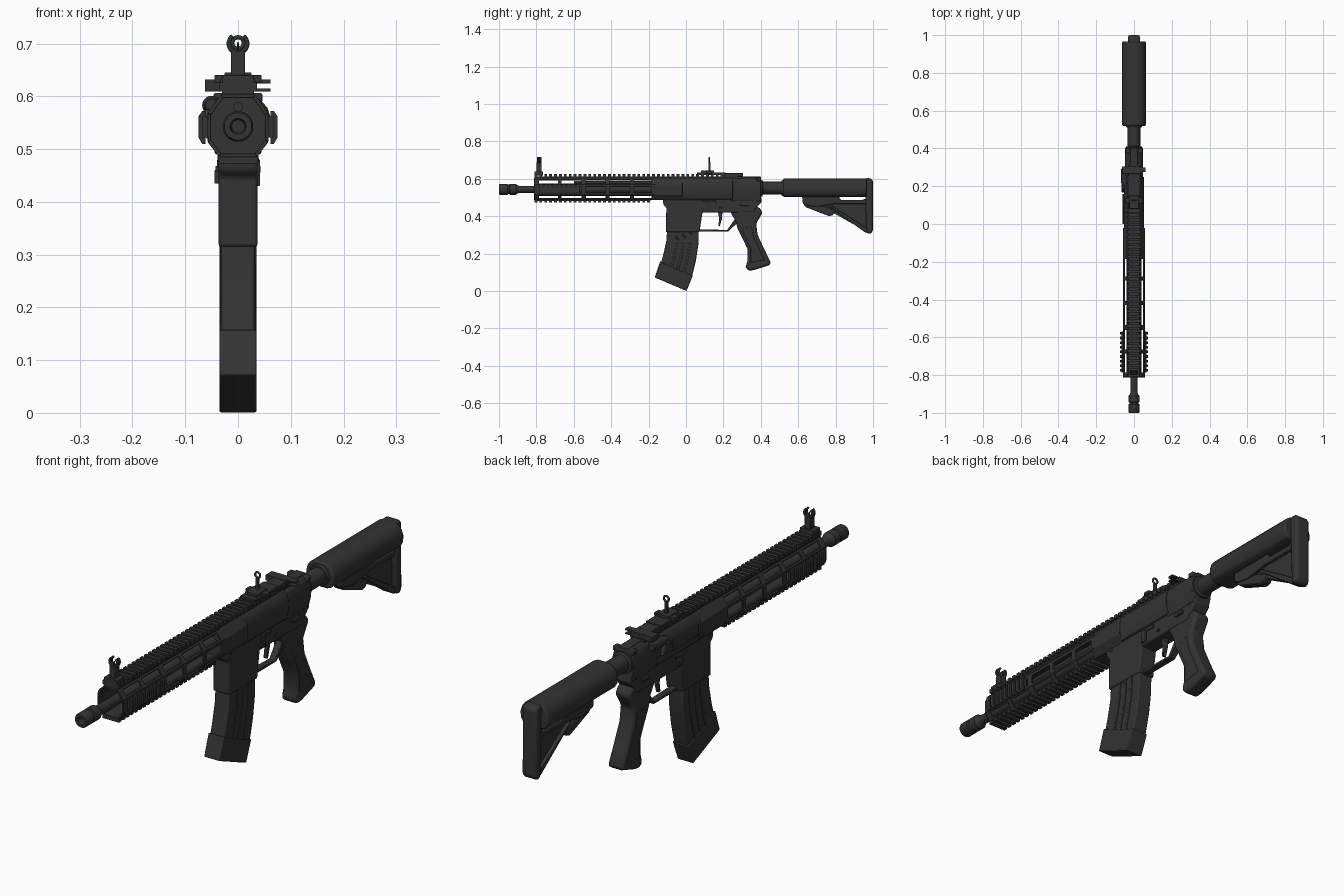
import bpy, bmesh, math
from mathutils import Matrix, Vector

mat = bpy.data.materials.new("charcoal_black")
mat.diffuse_color = (0.033, 0.033, 0.033, 1)


def finish(bm, name, bevel=0.0, smooth=True):
    bmesh.ops.recalc_face_normals(bm, faces=bm.faces)
    me = bpy.data.meshes.new(name)
    bm.to_mesh(me)
    bm.free()
    me.materials.append(mat)
    ob = bpy.data.objects.new(name, me)
    bpy.context.collection.objects.link(ob)
    if bevel:
        m = ob.modifiers.new("bevel", 'BEVEL')
        m.width, m.segments, m.limit_method = bevel, 2, 'ANGLE'
    if smooth:
        bpy.ops.object.select_all(action='DESELECT')
        bpy.context.view_layer.objects.active = ob
        ob.select_set(True)
        bpy.ops.object.shade_smooth_by_angle(angle=math.radians(35))
    return ob


def add_prism(bm, pts, vec):
    """Close a ring of 3D points and extrude it by vec."""
    a = [bm.verts.new(p) for p in pts]
    b = [bm.verts.new(Vector(p) + Vector(vec)) for p in pts]
    n = len(pts)
    bm.faces.new(a)
    bm.faces.new(b[::-1])
    for i in range(n):
        bm.faces.new((a[i], b[i], b[(i + 1) % n], a[(i + 1) % n]))


def add_box(bm, x0, x1, y0, y1, z0, z1):
    add_prism(bm, [(x0, y0, z0), (x1, y0, z0), (x1, y1, z0), (x0, y1, z0)], (0, 0, z1 - z0))


def boxes(name, items, bevel=0.0):
    bm = bmesh.new()
    for i in items:
        add_box(bm, *i)
    return finish(bm, name, bevel)


def side(name, pts, x0, x1, bevel=0.004):
    """Side profile (y, z) extruded across x."""
    bm = bmesh.new()
    add_prism(bm, [(x0, y, z) for y, z in pts], (x1 - x0, 0, 0))
    return finish(bm, name, bevel)


def section(name, half, y0, y1, bevel=0.003):
    """Half cross-section (x, z), mirrored and extruded along y."""
    ring = half + [(-x, z) for x, z in half[::-1]]
    bm = bmesh.new()
    add_prism(bm, [(x, y0, z) for x, z in ring], (0, y1 - y0, 0))
    return finish(bm, name, bevel)


def lathe(name, prof, x=0.0, z=0.543, n=28):
    """Profile (y, radius) spun around a y axis."""
    bm = bmesh.new()
    rings = []
    for y, r in prof:
        rings.append([bm.verts.new((x + r * math.cos(2 * math.pi * i / n), y,
                                    z + r * math.sin(2 * math.pi * i / n))) for i in range(n)])
    for a, b in zip(rings, rings[1:]):
        for i in range(n):
            bm.faces.new((a[i], a[(i + 1) % n], b[(i + 1) % n], b[i]))
    bm.faces.new(rings[0])
    bm.faces.new(rings[-1])
    return finish(bm, name)


def torus(name, y, z, R, r, a0=0.0, a1=360.0, n=20):
    """Ring or arc facing the y axis."""
    cu = bpy.data.curves.new(name, 'CURVE')
    cu.dimensions, cu.bevel_depth, cu.bevel_resolution = '3D', r, 2
    cu.use_fill_caps = True
    sp = cu.splines.new('POLY')
    full = a1 - a0 >= 360
    sp.points.add(n - 1)
    for i in range(n):
        t = math.radians(a0 + (a1 - a0) * i / (n if full else n - 1))
        sp.points[i].co = (R * math.cos(t), y, z + R * math.sin(t), 1)
    sp.use_cyclic_u = full
    cu.materials.append(mat)
    bpy.context.collection.objects.link(bpy.data.objects.new(name, cu))


# barrel and muzzle
lathe("barrel", [(-0.92, 0.019), (-0.1, 0.022)])
lathe("muzzle_device", [(-0.93, 0.012), (-1.0, 0.015), (-1.0, 0.026), (-0.995, 0.029), (-0.955, 0.029),
                        (-0.952, 0.025), (-0.945, 0.025), (-0.942, 0.029), (-0.91, 0.029),
                        (-0.90, 0.021), (-0.89, 0.019)])
lathe("gas_tube", [(-0.6, 0.009), (-0.1, 0.009)], z=0.58, n=12)

# handguard: octagonal cage with ribs and open diagonal slots
half = [(0.032, 0.604), (0.058, 0.568), (0.058, 0.514), (0.036, 0.485)]
octo = half + [(-x, z) for x, z in half[::-1]]
bm = bmesh.new()


def strip(i, t0, t1, y0, y1):
    a, b = Vector(octo[i]), Vector(octo[(i + 1) % 8])
    c = Vector((0, 0.543))
    p, q = a.lerp(b, t0), a.lerp(b, t1)
    ring = [p, q, c + (q - c) * 0.88, c + (p - c) * 0.88]
    add_prism(bm, [(v.x, y0, v.y) for v in ring], (0, y1 - y0, 0))


ribs = [(-0.812, -0.785), (-0.685, -0.665), (-0.56, -0.535), (-0.43, -0.408), (-0.30, -0.278), (-0.185, -0.16)]
for i in range(8):
    for y0, y1 in ribs:
        strip(i, 0, 1, y0, y1)
    if i in (3, 7):
        strip(i, 0, 1, -0.81, -0.16)
    else:
        strip(i, 0, 0.2, -0.81, -0.16)
        strip(i, 0.8, 1, -0.81, -0.16)
finish(bm, "handguard", 0.0015)

# accessory rails: a base strip with teeth
step = 0.0262
boxes("top_rail", [(-0.03, 0.03, -0.81, 0.31, 0.598, 0.613)] +
      [(-0.036, 0.036, -0.81 + step * i, -0.795 + step * i, 0.609, 0.626) for i in range(43)])
boxes("bottom_rail", [(-0.03, 0.03, -0.81, -0.19, 0.482, 0.49)] +
      [(-0.037, 0.037, -0.81 + step * i, -0.795 + step * i, 0.473, 0.486) for i in range(24)])
for s, n in ((1, "left"), (-1, "right")):
    bm = bmesh.new()
    add_box(bm, *sorted((s * 0.055, s * 0.067)), -0.785, -0.57, 0.522, 0.562)
    for i in range(9):
        y = -0.782 + i * 0.0245
        pts = [(0.062, 0.51), (0.068, 0.51), (0.075, 0.522), (0.075, 0.562), (0.068, 0.572), (0.062, 0.572)]
        add_prism(bm, [(s * x, y, z) for x, z in pts], (0, 0.014, 0))
    finish(bm, n + "_side_rail")

# upper receiver
section("receiver_sleeve", half, -0.165, -0.02)
section("upper_receiver", [(0.03, 0.604), (0.044, 0.59), (0.053, 0.562), (0.053, 0.525), (0.043, 0.49)], -0.03, 0.25)
section("receiver_rear", [(0.025, 0.606), (0.04, 0.592), (0.048, 0.56), (0.046, 0.52), (0.036, 0.48)], 0.24, 0.4)
boxes("ejection_port_cover", [(-0.057, -0.05, 0.0, 0.16, 0.525, 0.565), (-0.06, -0.05, 0.0, 0.16, 0.52, 0.527)], 0.002)
side("case_deflector", [(0.165, 0.53), (0.19, 0.575), (0.225, 0.575), (0.24, 0.53)], -0.066, -0.04)
lathe("forward_assist", [(0.2, 0.012), (0.22, 0.018), (0.29, 0.018), (0.295, 0.014)], x=-0.05, z=0.583, n=20)

# lower receiver, magazine well, controls
side("lower_receiver", [(-0.11, 0.5), (0.4, 0.51), (0.405, 0.475), (0.385, 0.455), (0.36, 0.42), (0.08, 0.42),
                        (-0.105, 0.44)], -0.035, 0.035)
side("magazine_well", [(-0.125, 0.49), (-0.12, 0.46), (-0.105, 0.445), (-0.108, 0.315), (0.072, 0.315),
                       (0.088, 0.42), (0.1, 0.49)], -0.037, 0.037, 0.005)
boxes("receiver_controls", [(0.034, 0.042, 0.09, 0.115, 0.43, 0.48), (0.034, 0.04, 0.09, 0.16, 0.47, 0.483),
                            (0.034, 0.043, 0.29, 0.335, 0.455, 0.468), (-0.043, -0.034, 0.29, 0.335, 0.455, 0.468),
                            (-0.045, -0.034, 0.08, 0.11, 0.435, 0.46), (-0.04, -0.034, 0.05, 0.12, 0.465, 0.48),
                            (-0.039, 0.039, 0.36, 0.375, 0.48, 0.495), (-0.039, 0.039, -0.1, -0.085, 0.475, 0.49),
                            (0.034, 0.039, 0.18, 0.192, 0.44, 0.452)], 0.002)
side("trigger", [(0.17, 0.425), (0.195, 0.425), (0.192, 0.385), (0.18, 0.345), (0.172, 0.348), (0.178, 0.385)],
     -0.008, 0.008, 0.002)
side("trigger_guard", [(0.07, 0.33), (0.07, 0.318), (0.225, 0.318), (0.262, 0.352), (0.29, 0.38), (0.265, 0.39),
                       (0.22, 0.326)], -0.014, 0.014, 0.002)

# pistol grip
side("grip", [(0.235, 0.425), (0.265, 0.375), (0.275, 0.335), (0.305, 0.275), (0.328, 0.225), (0.328, 0.16),
              (0.318, 0.125), (0.335, 0.108), (0.365, 0.112), (0.452, 0.14), (0.452, 0.155), (0.42, 0.22),
              (0.383, 0.3), (0.375, 0.36), (0.41, 0.42), (0.39, 0.45)], -0.033, 0.033, 0.011)
side("grip_panels", [(0.3, 0.33), (0.345, 0.225), (0.345, 0.15), (0.42, 0.165), (0.362, 0.29), (0.35, 0.35)],
     -0.035, 0.035, 0.003)


# curved magazine with ribs and base
def band(name, front, back, x0, x1, bevel=0.004):
    return side(name, front + back[::-1], x0, x1, bevel)


front = [(-0.1, 0.34), (-0.105, 0.27), (-0.12, 0.2), (-0.142, 0.12)]
back = [(0.068, 0.34), (0.066, 0.25), (0.053, 0.16), (0.03, 0.07)]
band("magazine", front, back, -0.032, 0.032, 0.005)
for k, t in enumerate((0.3, 0.5, 0.7)):
    def at(t):
        return [tuple(Vector(a).lerp(Vector(b), t)) for a, b in zip(front, back)]
    band(f"magazine_rib_{k}", at(t), at(t + 0.07), -0.0345, 0.0345, 0.0015)
side("magazine_base", [(-0.138, 0.158), (-0.167, 0.072), (0.003, 0.0), (0.036, 0.082), (-0.06, 0.118)],
     -0.035, 0.035, 0.003)

# buffer tube and stock
lathe("buffer_tube", [(0.39, 0.044), (0.408, 0.044), (0.412, 0.034), (0.9, 0.034)], z=0.55)
lathe("tube_collar", [(0.51, 0.04), (0.53, 0.046)], z=0.55)
section("stock_body", [(0.024, 0.602), (0.042, 0.594), (0.056, 0.578), (0.063, 0.556), (0.062, 0.53),
                       (0.05, 0.51), (0.03, 0.502)], 0.52, 0.966, 0.006)
side("stock_spine", [(0.62, 0.51), (0.625, 0.465), (0.66, 0.455), (0.7, 0.45), (0.8, 0.466), (0.97, 0.466),
                     (0.97, 0.495), (0.94, 0.487), (0.83, 0.487), (0.82, 0.495), (0.82, 0.51)], -0.026, 0.026, 0.003)
side("stock_web", [(0.7, 0.466), (0.97, 0.468), (0.97, 0.315)], -0.012, 0.012, 0)
side("stock_strut", [(0.76, 0.455), (0.78, 0.455), (0.97, 0.335), (0.97, 0.31), (0.955, 0.315)], -0.024, 0.024, 0.003)
side("stock_lever", [(0.63, 0.462), (0.64, 0.448), (0.765, 0.4), (0.785, 0.405), (0.8, 0.43), (0.74, 0.452)],
     -0.02, 0.02, 0.004)
side("butt_pad", [(0.955, 0.602), (0.985, 0.604), (1.0, 0.59), (1.0, 0.32), (0.985, 0.303), (0.965, 0.312)],
     -0.032, 0.032, 0.012)

# charging handle and raised cross bar
boxes("charging_handle", [(-0.02, 0.02, 0.25, 0.4, 0.6, 0.612), (-0.046, 0.046, 0.375, 0.402, 0.588, 0.606)], 0.003)
boxes("cross_bar", [(-0.063, 0.03, 0.265, 0.305, 0.609, 0.632), (0.02, 0.062, 0.275, 0.3, 0.609, 0.615),
                    (0.02, 0.062, 0.275, 0.3, 0.624, 0.632), (-0.03, 0.03, 0.2, 0.28, 0.612, 0.63)], 0.002)

# rear sight
boxes("rear_sight_base", [(-0.033, 0.033, 0.06, 0.21, 0.62, 0.634), (-0.026, 0.026, 0.08, 0.15, 0.63, 0.645),
                          (-0.045, 0.045, 0.11, 0.14, 0.626, 0.64), (-0.006, 0.006, 0.119, 0.131, 0.64, 0.69)], 0.002)
torus("rear_sight_ring", 0.125, 0.701, 0.011, 0.004)

# front sight with post and curved wings
boxes("front_sight_base", [(-0.03, 0.03, -0.81, -0.765, 0.618, 0.64), (-0.013, 0.013, -0.8, -0.772, 0.635, 0.686),
                           (-0.002, 0.002, -0.788, -0.784, 0.68, 0.703)], 0.002)
for dy in (-0.793, -0.785, -0.777):
    torus("front_sight_wing_left", dy, 0.7, 0.0175, 0.0042, -80, 55, 10)
    torus("front_sight_wing_right", dy, 0.7, 0.0175, 0.0042, 125, 260, 10)
